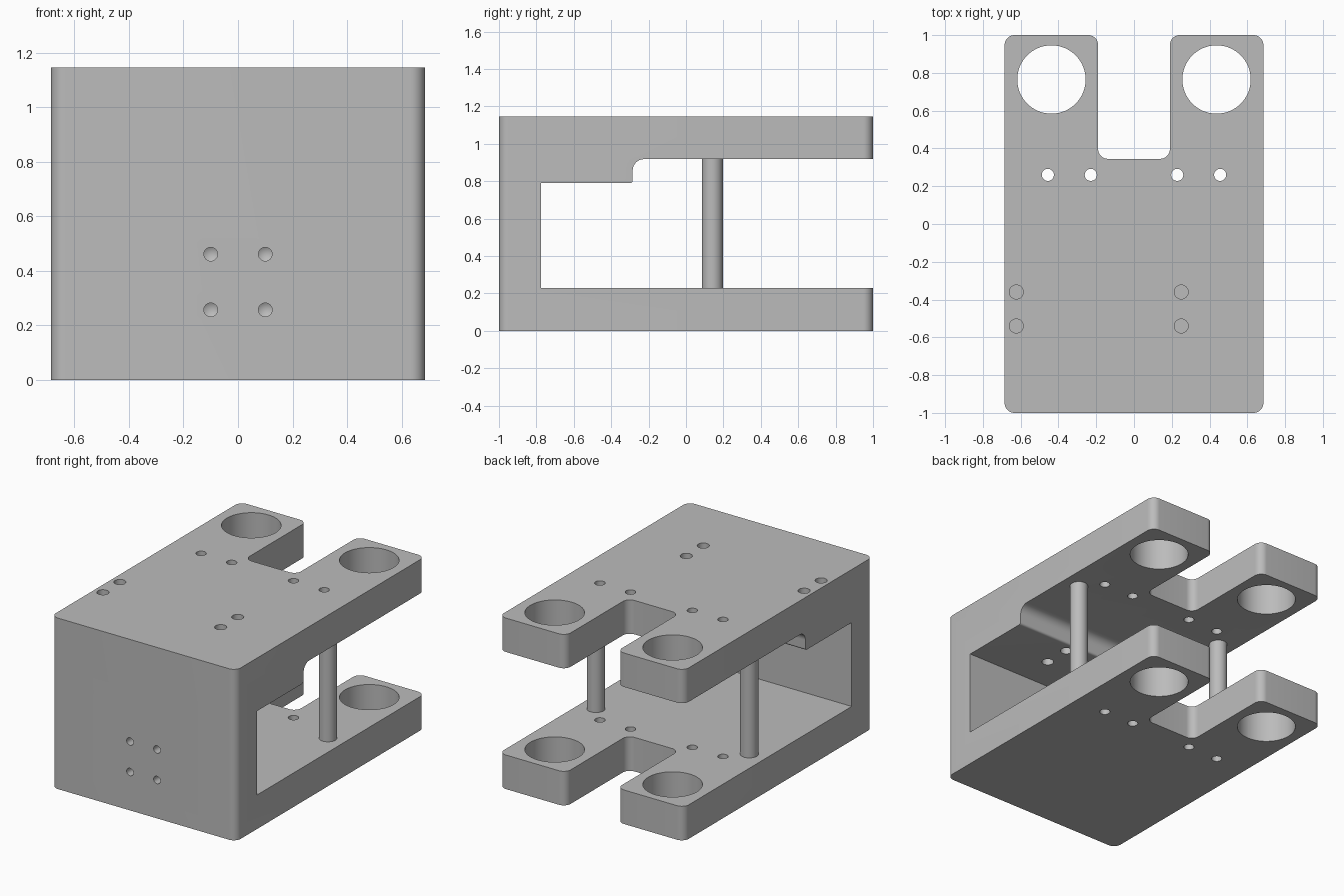
import bpy, bmesh
from math import radians
from mathutils import Vector, Matrix

cube = bpy.data.objects.get("Cube")
if cube:
    bpy.data.objects.remove(cube, do_unlink=True)

grey = bpy.data.materials.new("machined grey")
grey.use_nodes = True
colour = (0.5, 0.5, 0.5, 1)
grey.diffuse_color = colour
grey.node_tree.nodes["Principled BSDF"].inputs["Base Color"].default_value = colour


def make_object(name, bm):
    bmesh.ops.recalc_face_normals(bm, faces=bm.faces)
    mesh = bpy.data.meshes.new(name)
    bm.to_mesh(mesh)
    bm.free()
    mesh.materials.append(grey)
    obj = bpy.data.objects.new(name, mesh)
    bpy.context.collection.objects.link(obj)
    return obj


def select_only(obj):
    bpy.ops.object.select_all(action='DESELECT')
    obj.select_set(True)
    bpy.context.view_layer.objects.active = obj


def rounded(points, steps=10):
    """Outline from (a, b, radius) corners, each replaced by an arc."""
    out = []
    for i, (a, b, r) in enumerate(points):
        p = Vector((a, b))
        if r == 0:
            out.append(p)
            continue
        u = (Vector(points[i - 1][:2]) - p).normalized()
        v = (Vector(points[(i + 1) % len(points)][:2]) - p).normalized()
        centre = p + (u + v) * r            # all corners are square
        for k in range(steps + 1):
            t = radians(90 * k / steps)
            out.append(centre - v * r * Matrix.Rotation(t, 2)[0][0]
                       - u * r * Matrix.Rotation(t, 2)[1][0])
    return out


def prism(name, outline, place, direction):
    bm = bmesh.new()
    face = bm.faces.new([bm.verts.new(place(p)) for p in outline])
    new = bmesh.ops.extrude_face_region(bm, geom=[face])["geom"]
    verts = [g for g in new if isinstance(g, bmesh.types.BMVert)]
    bmesh.ops.translate(bm, verts=verts, vec=direction)
    return make_object(name, bm)


def cut(target, cutter, operation):
    cutter.hide_render = True
    mod = target.modifiers.new("cut", 'BOOLEAN')
    mod.object, mod.operation, mod.solver = cutter, operation, 'EXACT'
    select_only(target)
    bpy.ops.object.modifier_apply(modifier=mod.name)
    bpy.data.objects.remove(cutter, do_unlink=True)


def drill(bm, x, y, z0, z1, r, segments=32):
    bmesh.ops.create_cone(bm, cap_ends=True, segments=segments, radius1=r, radius2=r,
                          depth=z1 - z0,
                          matrix=Matrix.Translation((x, y, (z0 + z1) / 2)))


# Frame: side profile with stepped opening
W, H = 0.685, 1.145
side = rounded([(-1.1, 0, 0), (1.1, 0, 0), (1.1, 0.228, 0), (-0.775, 0.228, 0),
                (-0.775, 0.79, 0), (-0.285, 0.79, 0.015), (-0.285, 0.918, 0.06),
                (1.1, 0.918, 0), (1.1, H, 0), (-1.1, H, 0)])
frame = prism("clamp_frame", side, lambda p: (-1, p.x, p.y), (2, 0, 0))

# Plan outline with forked rear and rounded corners
R = 0.052
half = [(0.19, 0.345, R), (0.19, 1, R), (W, 1, R), (W, -1, R)]
plan = rounded(half + [(-x, y, r) for x, y, r in reversed(half)])
cut(frame, prism("plan_cutter", plan, lambda p: (p.x, p.y, -0.2), (0, 0, 1.6)), 'INTERSECT')

# Vertical bores through both plates, and bolt holes through the upper block
bm = bmesh.new()
for s in (-1, 1):
    drill(bm, s * 0.437, 0.765, -0.1, 1.3, 0.181, 64)
    for x in (0.229, 0.456):
        drill(bm, s * x, 0.26, -0.1, 1.3, 0.032)
for x in (-0.623, 0.25):
    for y in (-0.36, -0.54):
        drill(bm, x, y, 0.6, 1.3, 0.037)

# Blind holes with conical ends in the front wall
for x in (-0.1, 0.1):
    for z in (0.257, 0.461):
        tool = Matrix.Translation((x, -1, z)) @ Matrix.Rotation(radians(-90), 4, 'X')
        made = bmesh.ops.create_cone(bm, cap_ends=True, cap_tris=True, segments=32,
                                     radius1=0.025, radius2=0.025, depth=0.24, matrix=tool)
        rim = Vector((x, -0.88, z))
        for v in made["verts"]:
            if (v.co - rim).length < 0.01:
                v.co.y += 0.015
cut(frame, make_object("hole_cutter", bm), 'DIFFERENCE')

# Pillars between the plates
parts = [frame]
for name, s in (("left_pillar", 1), ("right_pillar", -1)):
    bm = bmesh.new()
    drill(bm, s * 0.568, 0.141, 0.22, 0.925, 0.056, 48)
    parts.append(make_object(name, bm))

for part in parts:
    select_only(part)
    bpy.ops.object.shade_smooth_by_angle(angle=radians(30))
